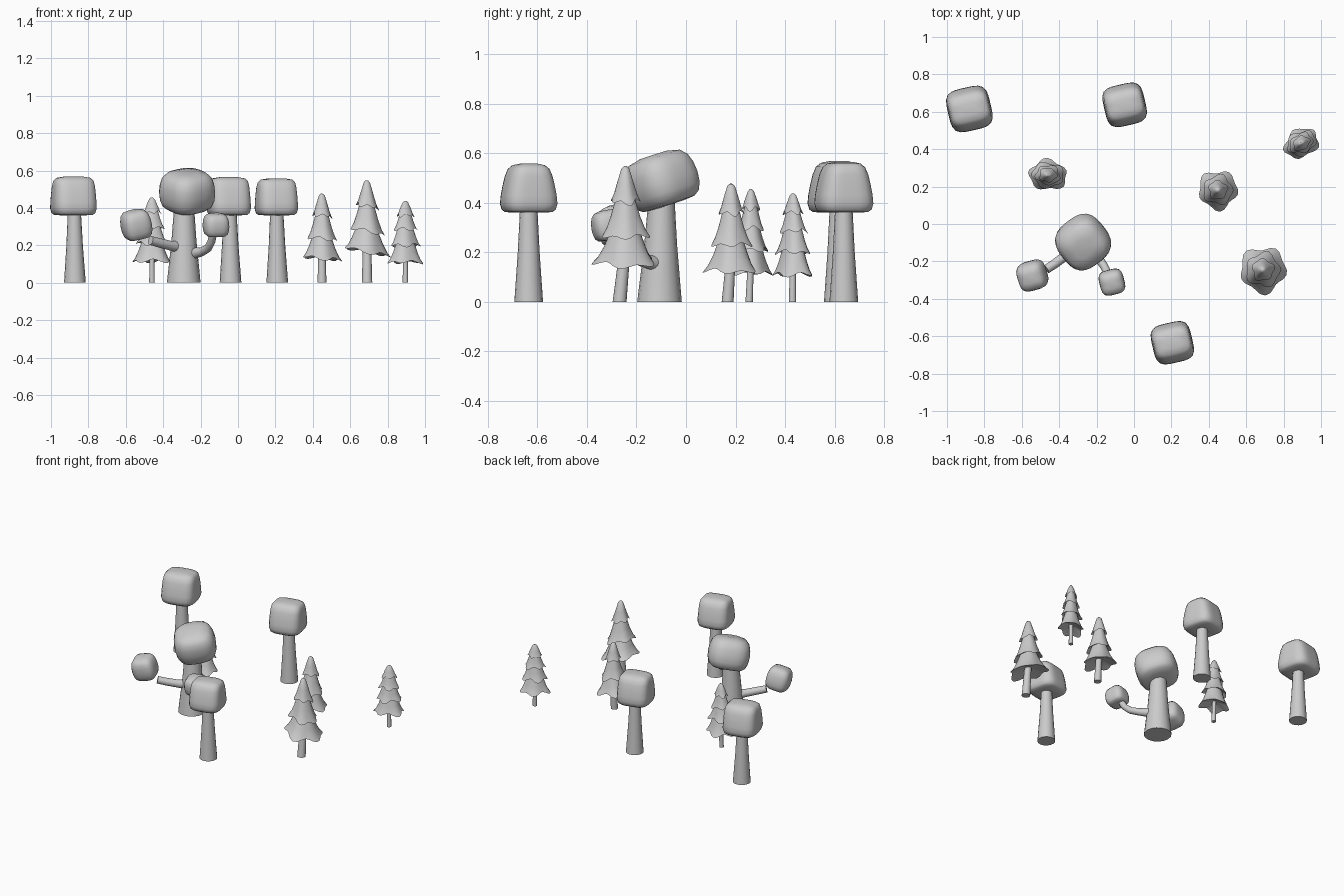
import bpy, bmesh
from math import sin, cos, pi, radians
from mathutils import Matrix, Vector, Euler

if "Cube" in bpy.data.objects:
    bpy.data.objects.remove(bpy.data.objects["Cube"])


def loft(name, rings, matrix=None, angle=40):
    """Skin a list of closed rings, cap both ends, shade smooth by angle."""
    bm = bmesh.new()
    vs = [[bm.verts.new(p) for p in ring] for ring in rings]
    n = len(vs[0])
    for a, b in zip(vs, vs[1:]):
        for i in range(n):
            j = (i + 1) % n
            bm.faces.new((a[i], a[j], b[j], b[i]))
    bm.faces.new(vs[0])
    bm.faces.new(vs[-1])
    bmesh.ops.recalc_face_normals(bm, faces=bm.faces)
    me = bpy.data.meshes.new(name)
    bm.to_mesh(me)
    bm.free()
    ob = bpy.data.objects.new(name, me)
    if matrix is not None:
        ob.matrix_world = matrix
    bpy.context.collection.objects.link(ob)
    bpy.ops.object.select_all(action='DESELECT')
    ob.select_set(True)
    bpy.context.view_layer.objects.active = ob
    bpy.ops.object.shade_smooth_by_angle(angle=radians(angle))
    return ob


def tube(name, pts, radii, n=16):
    """Round tapered tube along a short path."""
    pts = [Vector(p) for p in pts]
    rings = []
    for i, (p, r) in enumerate(zip(pts, radii)):
        d = pts[min(i + 1, len(pts) - 1)] - pts[max(i - 1, 0)]
        q = d.to_track_quat('Z', 'Y')
        rings.append([p + q @ Vector((r * cos(2 * pi * k / n), r * sin(2 * pi * k / n), 0))
                      for k in range(n)])
    return loft(name, rings)


def trunk(name, base, top, r0, r1):
    b, t = Vector(base), Vector(top)
    pts = [b, b.lerp(t, 0.5), t]
    pts[0].z = 0
    n = 16
    rings = [[p + Vector((r * cos(2 * pi * k / n), r * sin(2 * pi * k / n), 0)) for k in range(n)]
             for p, r in zip(pts, (r0, r0 * .42 + r1 * .58, r1))]
    return loft(name, rings)


# Crown profile: x half-width, y half-width, height fraction
CROWN = [(.45, .45, 0), (.82, .82, .01), (.94, .94, .06), (1, 1, .18), (.99, .97, .35),
         (.97, .90, .55), (.94, .81, .75), (.89, .70, .89), (.76, .54, .965), (.4, .28, 1)]


def crown(name, centre, r, h, rot, power=4.0, profile=CROWN):
    """Rounded-cube leaf crown centred on a point."""
    n = 32
    rings = []
    for rx, ry, t in profile:
        ring = []
        for k in range(n):
            a = 2 * pi * k / n
            c, s = cos(a), sin(a)
            m = r / (abs(c) ** power + abs(s) ** power) ** (1 / power)
            ring.append((m * rx * c, m * ry * s, (t - .5) * h))
        rings.append(ring)
    tilt_x, tilt_y, spin = (radians(v) for v in rot)
    mat = (Matrix.Translation(centre) @ Euler((tilt_x, tilt_y, 0)).to_matrix().to_4x4()
           @ Matrix.Rotation(spin, 4, 'Z'))
    return loft(name, rings, mat)


def fir(name, x, y, top, tiers, tr, trunk_y, tilt=0.0, spin=0.0, squash=1.0):
    """Fir with stacked wavy skirts; tiers = (rim height, rim radius) from the top."""
    n = 30
    rings = []

    def ring(r, z, wave=0.0, ph=0.0):
        out = []
        for k in range(n):
            a = 2 * pi * k / n
            w = wave * (cos(5 * a + ph) + .5 * cos(3 * a + 2 * ph))
            px, py = r * (1 + .1 * w) * cos(a), r * squash * (1 + .1 * w) * sin(a)
            qx, qy = px * cos(spin) - py * sin(spin), px * sin(spin) + py * cos(spin)
            out.append((x + qx, y + qy, z - .008 * w - tilt * qx))
        rings.append(out)

    z0, r0 = top, .006
    ring(.006, top)
    ring(.016, top - .01)
    for i, (z, r) in enumerate(tiers):
        ph = 1.3 * i + spin
        start = .018 if i == 0 else r0
        ring(start + (r - start) * .42, z0 + (z - z0) * .52, .3, ph)
        ring(start + (r - start) * .72, z0 + (z - z0) * .82, .7, ph)
        ring(r, z, 1, ph)
        last = i == len(tiers) - 1
        r0, z0 = (tr * .9, z + .03) if last else (r * .62, z + .018)
        ring(r0, z0)
    loft(name + "_needles", rings, angle=50)
    trunk(name + "_trunk", (x, trunk_y, 0), (x, y, tiers[-1][0] + .06), tr, tr * .8)


# Three round-crowned trees
for i, (x, y, cx, cy, r, z0, z1) in enumerate([
        (-.872, .615, -.88, .615, .116, .36, .568),
        (-.04, .637, -.05, .637, .111, .36, .565),
        (.21, -.635, .205, -.635, .108, .36, .558)]):
    trunk(f"round_tree_trunk_{i}", (x, y, 0), (x - .003, y, .40), .058, .034)
    crown(f"round_tree_crown_{i}", (cx, cy, (z0 + z1) / 2), r, z1 - z0, (0, 0, 13))

# Big tree with two side branches
trunk("big_tree_trunk", (-.29, -.107, 0), (-.288, -.098, .45), .09, .05)
BULGE = [(.4, .4, 0), (.72, .72, .02), (.88, .88, .1), (.97, .97, .25), (1, 1, .45),
         (.97, .97, .65), (.89, .89, .82), (.72, .72, .94), (.36, .36, 1)]
crown("big_tree_crown", (-.272, -.1, .492), .136, .212, (18, 0, 38), 2.9, BULGE)
tube("left_branch", [(-.31, -.12, .19), (-.36, -.165, .198), (-.42, -.21, .213), (-.468, -.242, .226)],
     [.034, .026, .025, .024])
crown("left_branch_crown", (-.545, -.277, .312), .078, .155, (12, -10, 15), 3.6, BULGE)
tube("right_branch", [(-.25, -.12, .155), (-.195, -.175, .165), (-.16, -.225, .185),
                      (-.142, -.262, .22), (-.13, -.295, .28)], [.032, .024, .022, .021, .021])
crown("right_branch_crown", (-.118, -.312, .31), .067, .122, (10, 0, 14), 3.6, BULGE)

# Fir trees: two with four skirts, two with three
fir("thin_fir_left", -.46, .262, .455,
    [(.375, .047), (.295, .065), (.21, .084), (.115, .1)], .015, .255, 0, -.1, .8)
fir("thin_fir_right", .895, .432, .438,
    [(.36, .047), (.285, .065), (.2, .08), (.11, .095)], .015, .43, 0, .5, .78)
fir("wide_fir_back", .449, .182, .476,
    [(.36, .05), (.235, .078), (.13, .102)], .024, .168, .1, .4)
fir("wide_fir_front", .69, -.245, .547,
    [(.41, .058), (.275, .09), (.165, .12)], .028, -.268, .2, .4)
